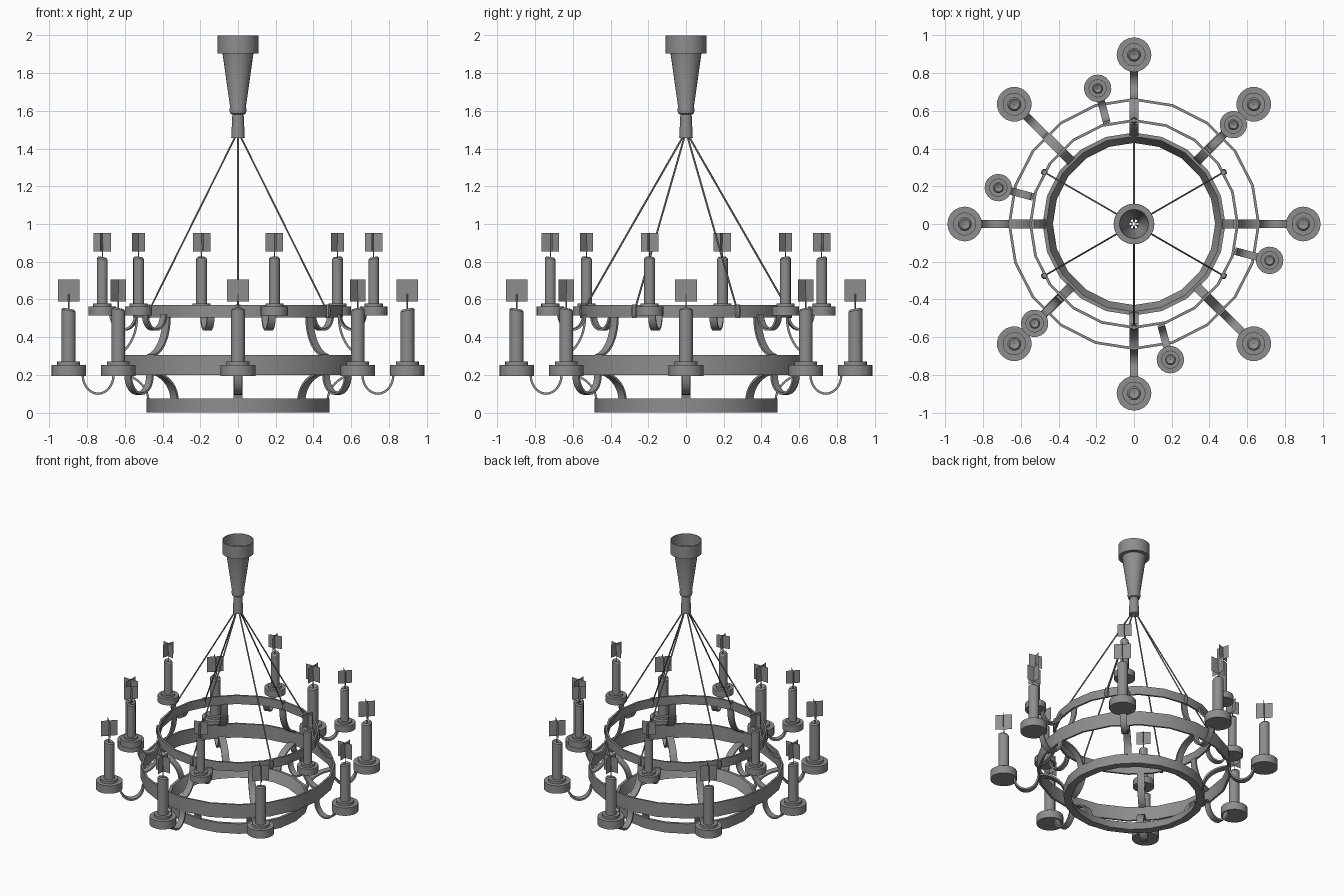
import bpy, bmesh, math
from mathutils import Vector, Matrix

if "Cube" in bpy.data.objects:
    bpy.data.objects.remove(bpy.data.objects["Cube"], do_unlink=True)

GREY = (0.27, 0.27, 0.27, 1)
iron = bpy.data.materials.new("grey")
iron.use_nodes = True
iron.diffuse_color = GREY
iron.node_tree.nodes["Principled BSDF"].inputs["Base Color"].default_value = GREY


def finish(name, bm, smooth=True):
    mesh = bpy.data.meshes.new(name)
    bmesh.ops.recalc_face_normals(bm, faces=bm.faces)
    bm.to_mesh(mesh)
    bm.free()
    mesh.materials.append(iron)
    ob = bpy.data.objects.new(name, mesh)
    bpy.context.collection.objects.link(ob)
    if smooth:
        bpy.ops.object.select_all(action="DESELECT")
        ob.select_set(True)
        bpy.context.view_layer.objects.active = ob
        bpy.ops.object.shade_smooth_by_angle(angle=math.radians(35))
    return ob


def lathe(name, profile, sides, closed=False):
    """Spin (radius, height) points about z; zero radius closes the end."""
    bm = bmesh.new()
    verts = [bm.verts.new((r, 0, z)) for r, z in profile]
    edges = [bm.edges.new(p) for p in zip(verts, verts[1:])]
    if closed:
        edges.append(bm.edges.new((verts[-1], verts[0])))
    bmesh.ops.spin(bm, geom=verts + edges, cent=(0, 0, 0), axis=(0, 0, 1),
                   angle=math.tau, steps=sides, use_merge=True)
    bmesh.ops.remove_doubles(bm, verts=bm.verts, dist=0.0005)
    return finish(name, bm)


def strap(name, path, width, thick=0.012):
    """Flat bar following (radius, height) points in the xz plane."""
    bm = bmesh.new()
    rows = []
    for i, (r, z) in enumerate(path):
        a, b = path[max(i - 1, 0)], path[min(i + 1, len(path) - 1)]
        n = Vector((a[1] - b[1], 0, b[0] - a[0])).normalized() * thick / 2
        p = Vector((r, 0, z))
        w = Vector((0, width / 2, 0))
        rows.append([bm.verts.new(v) for v in (p + n + w, p + n - w, p - n - w, p - n + w)])
    for p, q in zip(rows, rows[1:]):
        for k in range(4):
            bm.faces.new((p[k], p[k - 1], q[k - 1], q[k]))
    bm.faces.new(rows[0])
    bm.faces.new(rows[-1])
    return finish(name, bm)


def arc(cr, cz, rr, rz, start, end, steps=10):
    angles = [math.radians(start + (end - start) * i / steps) for i in range(steps + 1)]
    return [(cr + rr * math.cos(a), cz + rz * math.sin(a)) for a in angles]


def around(ob, angles):
    """Turn the part to the first angle, and link copies at the others."""
    for i, a in enumerate(angles):
        o = ob if i == 0 else ob.copy()
        if i:
            bpy.context.collection.objects.link(o)
        o.matrix_world = Matrix.Rotation(math.radians(a), 4, "Z") @ Matrix.Translation(ob_home[ob.name])


ob_home = {}


def repeat(ob, angles, home=(0, 0, 0)):
    ob_home[ob.name] = Vector(home)
    around(ob, angles)


EIGHT = range(0, 360, 45)
SIX = range(45, 405, 60)

# Open ceiling canopy and its stem
lathe("canopy", [(0.105, 2), (0.108, 2), (0.108, 1.905), (0.082, 1.905), (0.042, 1.62),
                 (0.046, 1.605), (0.04, 1.585), (0.03, 1.58), (0.036, 1.455), (0.031, 1.455),
                 (0.025, 1.58), (0.037, 1.62), (0.077, 1.91), (0.105, 1.91)], 24, True)

# Three hoops
lathe("bottom_ring", [(0.485, 0), (0.485, 0.075), (0.465, 0.075), (0.43, 0)], 20, True)
lathe("middle_ring", [(0.668, 0.2), (0.668, 0.305), (0.654, 0.305), (0.654, 0.2)], 20, True)
lathe("top_ring", [(0.556, 0.505), (0.556, 0.57), (0.542, 0.57), (0.542, 0.505)], 20, True)

# Suspension rods with eyelets on the top hoop
bm = bmesh.new()
low, high = Vector((0.545, 0, 0.54)), Vector((0.012, 0, 1.47))
span = high - low
bmesh.ops.create_cone(bm, cap_ends=True, segments=6, radius1=0.005, radius2=0.005, depth=span.length,
                      matrix=Matrix.Translation((low + high) / 2) @ span.to_track_quat("Z", "Y").to_matrix().to_4x4())
repeat(finish("rod", bm), range(30, 390, 60))
eyelet = lathe("eyelet", [(0, -0.035), (0.012, -0.035), (0.018, 0), (0.012, 0.035), (0, 0.035)], 8)
repeat(eyelet, range(30, 390, 60), (0.549, 0, 0.537))

# Curved straps joining the hoops
repeat(strap("lower_brace", arc(0.655, 0.06, 0.18, 0.15, 175, 90), 0.05), EIGHT)
repeat(strap("upper_brace", arc(0.675, 0.51, 0.14, 0.21, 180, 262), 0.05), EIGHT)

# Hanging candle arms
repeat(strap("lower_arm", arc(0.742, 0.2, 0.082, 0.1, 180, 360, 14), 0.045), EIGHT)
repeat(strap("upper_arm", arc(0.627, 0.52, 0.068, 0.08, 180, 360, 14), 0.04), SIX)


def candle_set(tier, angles, radius, base, scale, top, flame_low, flame_size):
    home = (radius, 0, 0)
    r = scale
    rim, step = base + 0.06 * r, base + 0.079 * r
    # Stepped drip dish
    dish = lathe(tier + "_dish", [(0, base), (0.092 * r, base), (0.092 * r, rim), (0.061 * r, rim),
                                  (0.061 * r, step), (0, step)], 20)
    repeat(dish, angles, home)
    # Wax with a slanted, dished top
    w = 0.037 * r
    wax = lathe(tier + "_candle", [(w, step), (w, top - 0.06), (w, top - 0.014), (0.75 * w, top - 0.004),
                                   (0.45 * w, top - 0.008), (0, top - 0.014)], 14)
    for v in wax.data.vertices:
        if v.co.z > top - 0.03:
            v.co.z += 0.2 * v.co.x
    repeat(wax, angles, home)
    wick = lathe(tier + "_wick", [(0, top - 0.02), (0.003, top - 0.02), (0.003, flame_low + 0.04),
                                  (0, flame_low + 0.04)], 6)
    repeat(wick, angles, home)
    # Flame made of two crossed cards
    bm = bmesh.new()
    h = flame_size / 2
    for dx, dy in ((h, 0), (0, h)):
        bm.faces.new([bm.verts.new((s * dx, s * dy, z)) for s, z in
                      ((-1, flame_low), (1, flame_low), (1, flame_low + flame_size), (-1, flame_low + flame_size))])
    repeat(finish(tier + "_flame", bm, False), angles, home)


candle_set("lower", EIGHT, 0.898, 0.193, 1, 0.555, 0.59, 0.116)
candle_set("upper", SIX, 0.745, 0.515, 0.79, 0.828, 0.855, 0.097)
